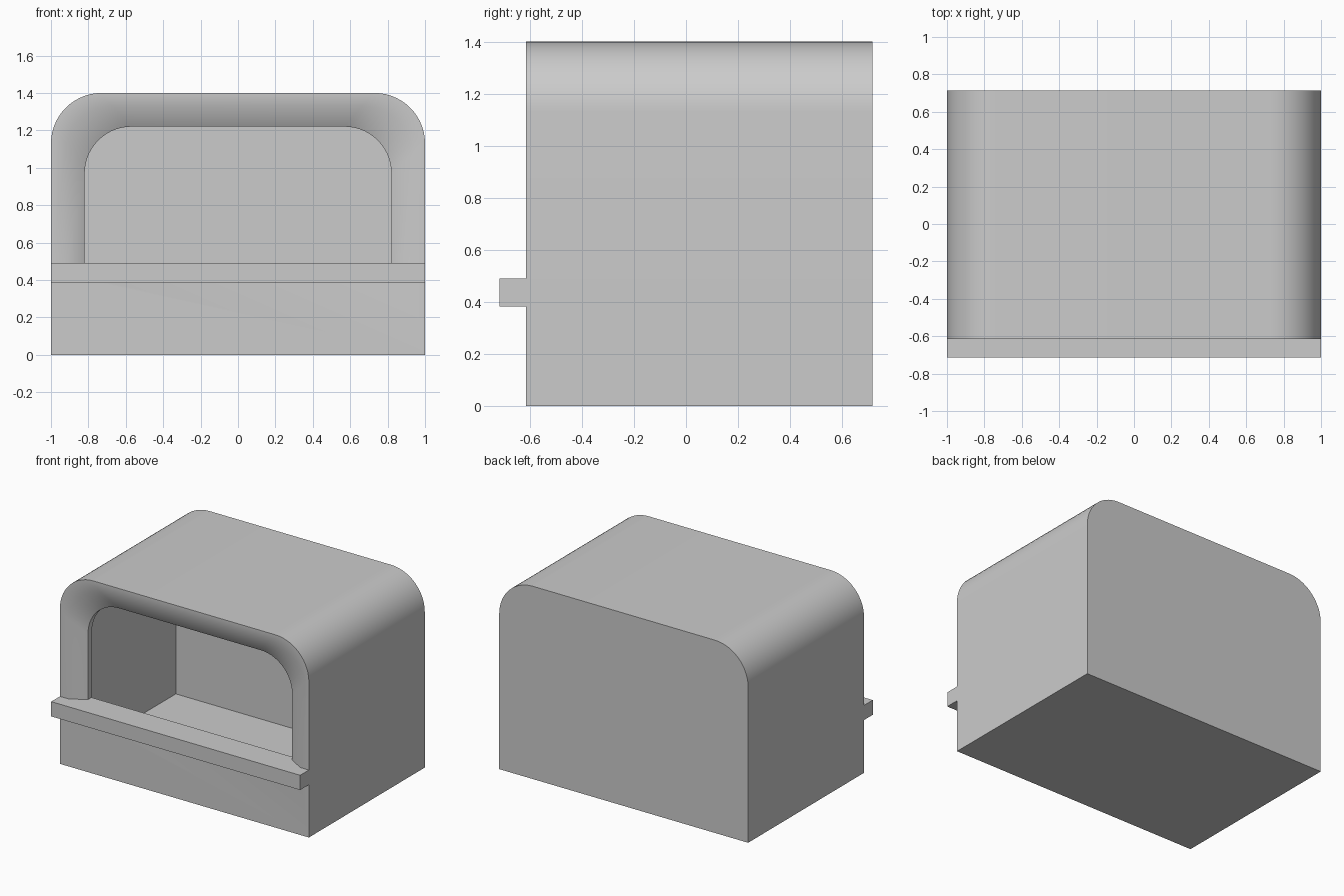
import bpy, bmesh
from math import sin, cos, pi

if "Cube" in bpy.data.objects:
    bpy.data.objects.remove(bpy.data.objects["Cube"])

FRONT, BACK = -0.615, 0.715
SEG = 14


def arch(inset, radius, y, bottom):
    """Upside-down U outline, inset from the outer body size."""
    w, h = 1.0 - inset, 1.4 - inset
    pts = [(-w, y, bottom)]
    for side, start in ((-1, pi), (1, pi / 2)):
        for i in range(SEG + 1):
            a = start - i * pi / 2 / SEG
            pts.append((side * (w - radius) + radius * cos(a), y,
                        h - radius + radius * sin(a)))
    return pts + [(w, y, bottom)]


def finish(bm, name):
    bmesh.ops.recalc_face_normals(bm, faces=bm.faces)
    mesh = bpy.data.meshes.new(name)
    bm.to_mesh(mesh)
    bm.free()
    ob = bpy.data.objects.new(name, mesh)
    bpy.context.collection.objects.link(ob)
    bpy.ops.object.select_all(action='DESELECT')
    ob.select_set(True)
    bpy.context.view_layer.objects.active = ob
    bpy.ops.object.shade_smooth_by_angle(angle=0.75)
    return ob


def strip(bm, a, b):
    for i in range(len(a) - 1):
        bm.faces.new((a[i], a[i + 1], b[i + 1], b[i]))


# Thin hollow body with a rounded top and a chamfered front opening
bm = bmesh.new()
add = lambda pts: [bm.verts.new(p) for p in pts]
SILL = 0.44
rings = [add(arch(*r, SILL)) for r in (
    (0.0, 0.27, FRONT), (0.07, 0.265, FRONT),
    (0.18, 0.25, FRONT + 0.065), (0.18, 0.25, FRONT + 0.11))]
for a, b in zip(rings, rings[1:]):
    strip(bm, a, b)
back = add(arch(0.0, 0.27, BACK, SILL))
fl, fr = add([(-1, FRONT, 0), (1, FRONT, 0)])
bl, br = add([(-1, BACK, 0), (1, BACK, 0)])
outer_front = [fl] + rings[0] + [fr]
outer_back = [bl] + back + [br]
strip(bm, outer_front, outer_back)
bm.faces.new(outer_back)
bm.faces.new((fl, fr, br, bl))
bm.faces.new((fl, fr, rings[0][-1], rings[1][-1], rings[1][0], rings[0][0]))
finish(bm, "hollow_body")

# Ledge across the front, reaching inward as the sill of the opening
bm = bmesh.new()
plan = [(-1, -0.715), (1, -0.715), (1, FRONT), (0.93, FRONT),
        (0.93, -0.51), (-0.93, -0.51), (-0.93, FRONT), (-1, FRONT)]
face = bm.faces.new([bm.verts.new((x, y, 0.383)) for x, y in plan])
ext = bmesh.ops.extrude_face_region(bm, geom=[face], use_keep_orig=True)
bmesh.ops.translate(bm, vec=(0, 0, 0.107),
                    verts=[g for g in ext["geom"] if isinstance(g, bmesh.types.BMVert)])
finish(bm, "front_ledge")
